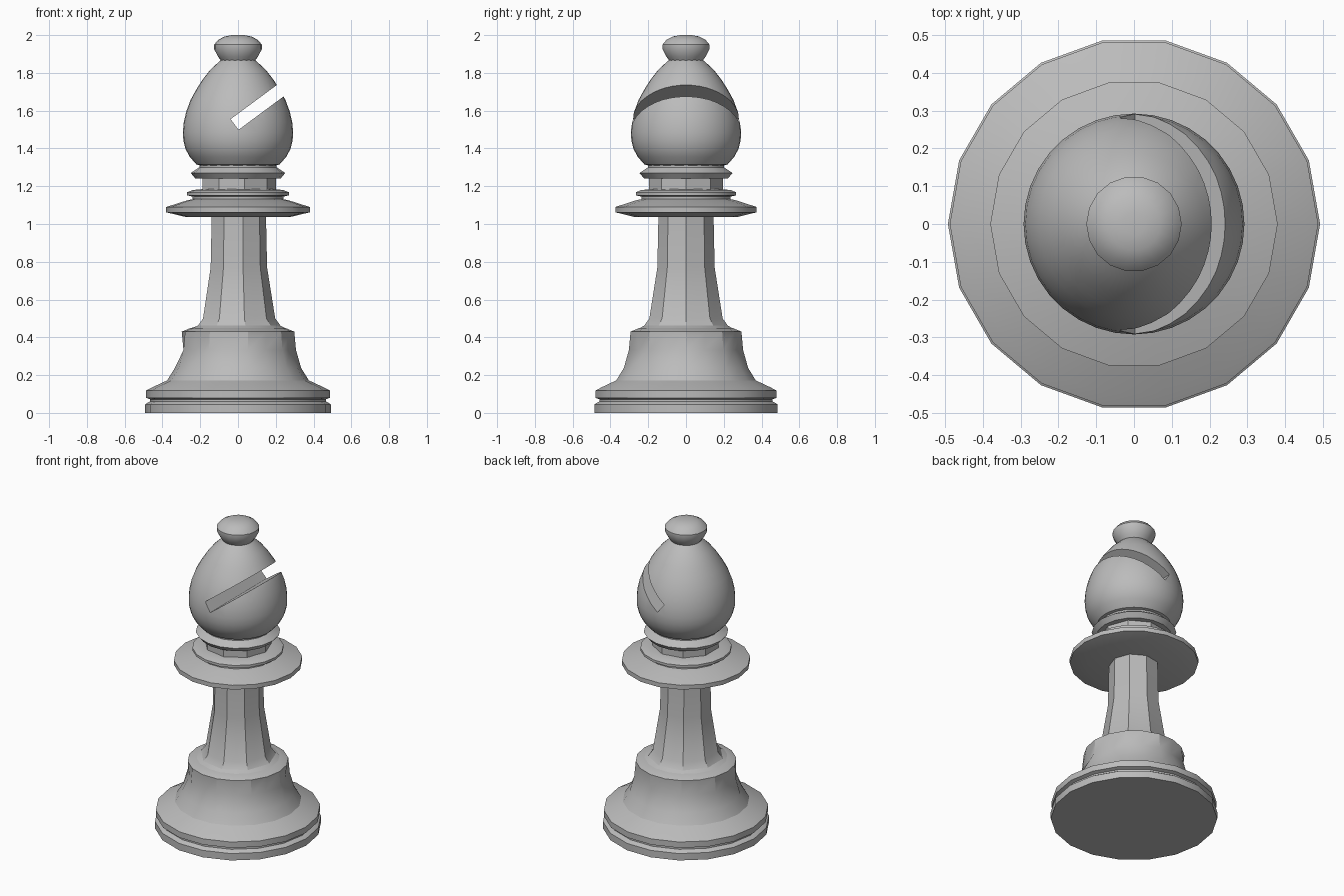
import bpy
import bmesh
from math import cos, sin, pi, radians
from mathutils import Matrix

cube = bpy.data.objects.get("Cube")
if cube:
    bpy.data.objects.remove(cube, do_unlink=True)

GREY = (0.5, 0.5, 0.5, 1.0)
material = bpy.data.materials.new("plain grey")
material.use_nodes = True
material.diffuse_color = GREY
material.node_tree.nodes["Principled BSDF"].inputs["Base Color"].default_value = GREY


def make_object(name, bm):
    bmesh.ops.recalc_face_normals(bm, faces=bm.faces)
    mesh = bpy.data.meshes.new(name)
    bm.to_mesh(mesh)
    bm.free()
    mesh.materials.append(material)
    obj = bpy.data.objects.new(name, mesh)
    bpy.context.collection.objects.link(obj)
    return obj


def activate(obj):
    bpy.ops.object.select_all(action='DESELECT')
    obj.select_set(True)
    bpy.context.view_layer.objects.active = obj


def lathe(name, profile, sides=18):
    """Turn (radius, height) rings; a third entry True halves the ring's sides."""
    bm = bmesh.new()
    rings = []
    for radius, z, *coarse in profile:
        ring = []
        for i in range(sides):
            a = 2 * pi * i / sides
            r = radius * cos(2 * pi / sides) if coarse and i % 2 else radius
            ring.append(bm.verts.new((r * cos(a), r * sin(a), z)))
        rings.append(ring)
    for low, high in zip(rings, rings[1:]):
        for i in range(sides):
            j = (i + 1) % sides
            bm.faces.new((low[i], low[j], high[j], high[i]))
    bm.faces.new(rings[0][::-1])
    bm.faces.new(rings[-1])
    return make_object(name, bm)


def smooth(obj):
    activate(obj)
    bpy.ops.object.shade_smooth_by_angle(angle=radians(30))


# Foot with its groove, and the flared pedestal
smooth(lathe("base", [
    (0.492, 0), (0.492, 0.045), (0.48, 0.053), (0.465, 0.06), (0.465, 0.072),
    (0.487, 0.08), (0.487, 0.118), (0.455, 0.135), (0.375, 0.172),
    (0.334, 0.238), (0.307, 0.333, True), (0.298, 0.43), (0.25, 0.45)]))

# Faceted shaft
smooth(lathe("shaft", [
    (0.25, 0.448), (0.225, 0.462, True), (0.197, 0.5, True),
    (0.154, 0.77, True), (0.148, 1.05, True)]))

# Collar discs
smooth(lathe("wide_collar", [
    (0.28, 1.038), (0.38, 1.062), (0.38, 1.09), (0.27, 1.125), (0.2, 1.14)]))
smooth(lathe("narrow_collar", [
    (0.24, 1.13), (0.24, 1.145), (0.27, 1.152), (0.27, 1.168), (0.24, 1.18), (0.18, 1.185)]))

# Neck and its ring
smooth(lathe("neck", [(0.2, 1.17, True), (0.2, 1.25, True)]))
smooth(lathe("neck_ring", [
    (0.2, 1.24), (0.225, 1.24), (0.25, 1.27), (0.205, 1.3), (0.205, 1.325)]))

# Egg-shaped head
head = lathe("head", [
    (0.2, 1.31), (0.22, 1.315), (0.255, 1.355), (0.277, 1.395), (0.289, 1.44),
    (0.292, 1.485), (0.287, 1.54), (0.274, 1.595), (0.252, 1.655),
    (0.222, 1.71), (0.187, 1.765), (0.148, 1.815), (0.1, 1.86), (0.08, 1.875)], 36)

# Slanted slot cut through the head
LENGTH, WIDTH, SLANT = 0.6, 0.07, radians(36.5)
bm = bmesh.new()
bmesh.ops.create_cube(bm, size=1, matrix=(
    Matrix.Translation((-0.018, 0, 1.527)) @ Matrix.Rotation(-SLANT, 4, 'Y')
    @ Matrix.Translation((LENGTH / 2, 0, 0)) @ Matrix.Diagonal((LENGTH, 1, WIDTH, 1))))
cutter = make_object("slot_cutter", bm)
cutter.hide_render = True
cut = head.modifiers.new("slot", 'BOOLEAN')
cut.operation = 'DIFFERENCE'
cut.solver = 'EXACT'
cut.object = cutter
activate(head)
bpy.ops.object.modifier_apply(modifier=cut.name)
bpy.data.objects.remove(cutter, do_unlink=True)
smooth(head)

# Knob on top
smooth(lathe("knob", [
    (0.09, 1.865), (0.105, 1.885), (0.126, 1.925), (0.126, 1.95),
    (0.105, 1.975), (0.07, 1.993), (0.03, 2.0)]))
